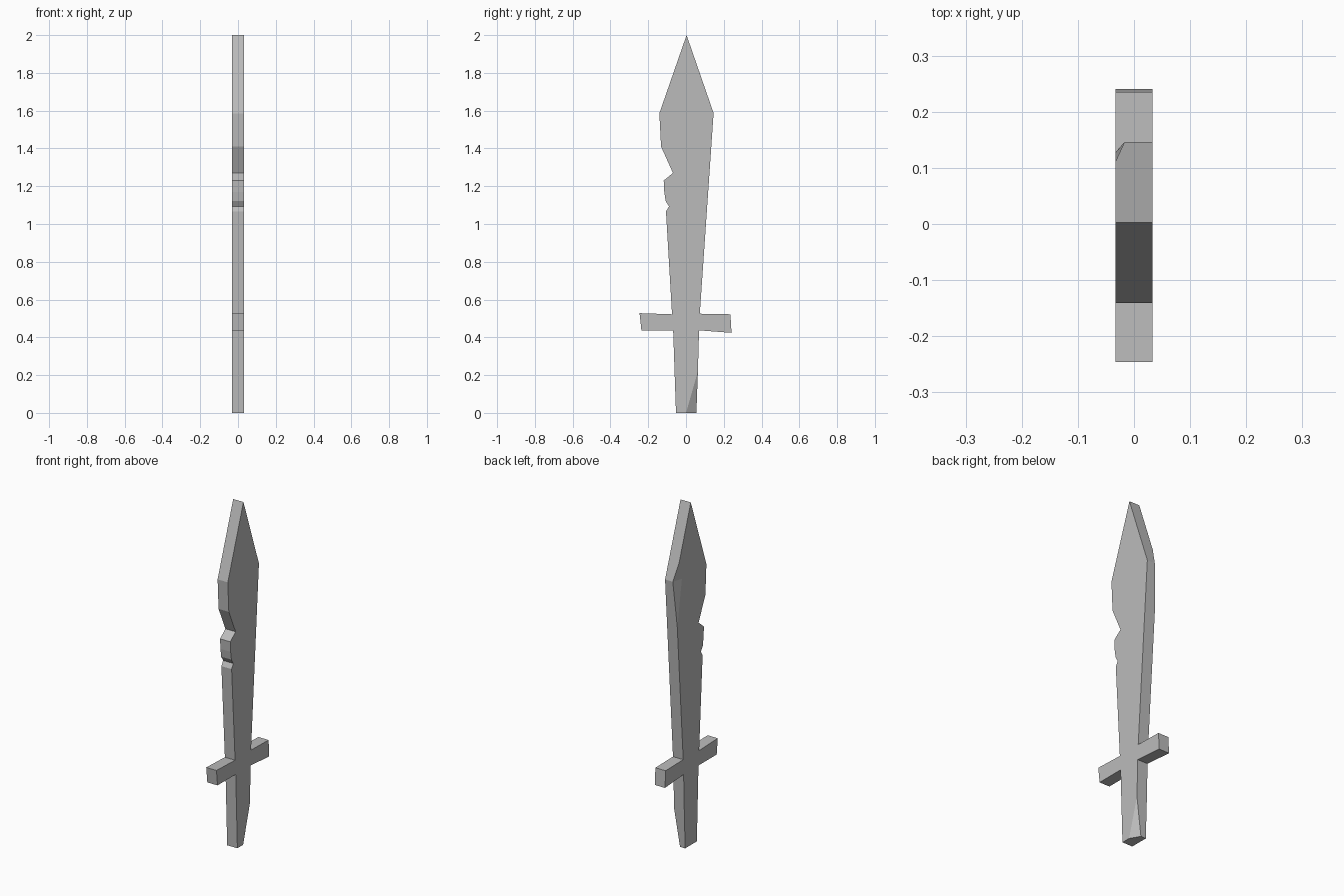
import bpy
import bmesh
from mathutils import Vector

cube = bpy.data.objects.get("Cube")
if cube:
    bpy.data.objects.remove(cube, do_unlink=True)

HALF = 0.033  # half the thickness of the sword

grey = bpy.data.materials.new("plain_grey")
grey.use_nodes = True
colour = (0.5, 0.5, 0.5, 1)
grey.diffuse_color = colour
grey.node_tree.nodes["Principled BSDF"].inputs["Base Color"].default_value = colour


def add_object(name, bm):
    bmesh.ops.recalc_face_normals(bm, faces=bm.faces)
    mesh = bpy.data.meshes.new(name)
    bm.to_mesh(mesh)
    bm.free()
    mesh.materials.append(grey)
    obj = bpy.data.objects.new(name, mesh)
    bpy.context.collection.objects.link(obj)
    return obj


def slab(name, outline):
    """Extrude a (y, z) outline through the thickness."""
    bm = bmesh.new()
    face = bm.faces.new([bm.verts.new((-HALF, y, z)) for y, z in outline])
    moved = bmesh.ops.extrude_face_region(bm, geom=[face])["geom"]
    verts = [v for v in moved if isinstance(v, bmesh.types.BMVert)]
    bmesh.ops.translate(bm, verts=verts, vec=(2 * HALF, 0, 0))
    if face.is_valid and len(face.edges[0].link_faces) < 2:
        bm.faces.new(list(face.verts))
    return add_object(name, bm)


def chip(target, name, points):
    """Cut the hull of the points out of the target."""
    bm = bmesh.new()
    for p in points:
        bm.verts.new(Vector(p))
    bmesh.ops.convex_hull(bm, input=bm.verts)
    cutter = add_object(name, bm)
    cutter.hide_render = True
    mod = target.modifiers.new(name, 'BOOLEAN')
    mod.operation = 'DIFFERENCE'
    mod.solver = 'EXACT'
    mod.object = cutter
    bpy.context.view_layer.objects.active = target
    bpy.ops.object.modifier_apply(modifier=name)
    bpy.data.objects.remove(cutter, do_unlink=True)


# Outline pieces, running up the back edge and down the notched front edge
back_grip = [(0.055, 0), (0.063, 0.22), (0.069, 0.437)]
back_guard = [(0.241, 0.424), (0.235, 0.522), (0.073, 0.525)]
point = [(0.146, 1.587), (0.003, 2), (-0.141, 1.586)]
notches = [(-0.132, 1.41), (-0.069, 1.27), (-0.118, 1.23), (-0.115, 1.17),
           (-0.108, 1.122), (-0.09, 1.093), (-0.106, 1.066)]
front_guard = [(-0.074, 0.522), (-0.246, 0.528), (-0.236, 0.437)]
front_grip = [(-0.068, 0.437), (-0.053, 0)]

sword = slab("sword", back_grip + back_guard + point + notches
             + front_guard + front_grip)

# Facet broken off the foot of the grip
chip(sword, "grip_chip", [(HALF, 0.063, 0.22), (HALF, 0, 0), (0, 0.055, 0),
                          (0.06, 0.09, -0.03)])

# Chip at the blade shoulder
chip(sword, "shoulder_chip", [(-HALF, 0.11, 1.69), (-HALF, 0.127, 1.315),
                              (-0.017, 0.146, 1.587), (-HALF, 0.085, 1.585),
                              (-0.06, 0.19, 1.587)])
